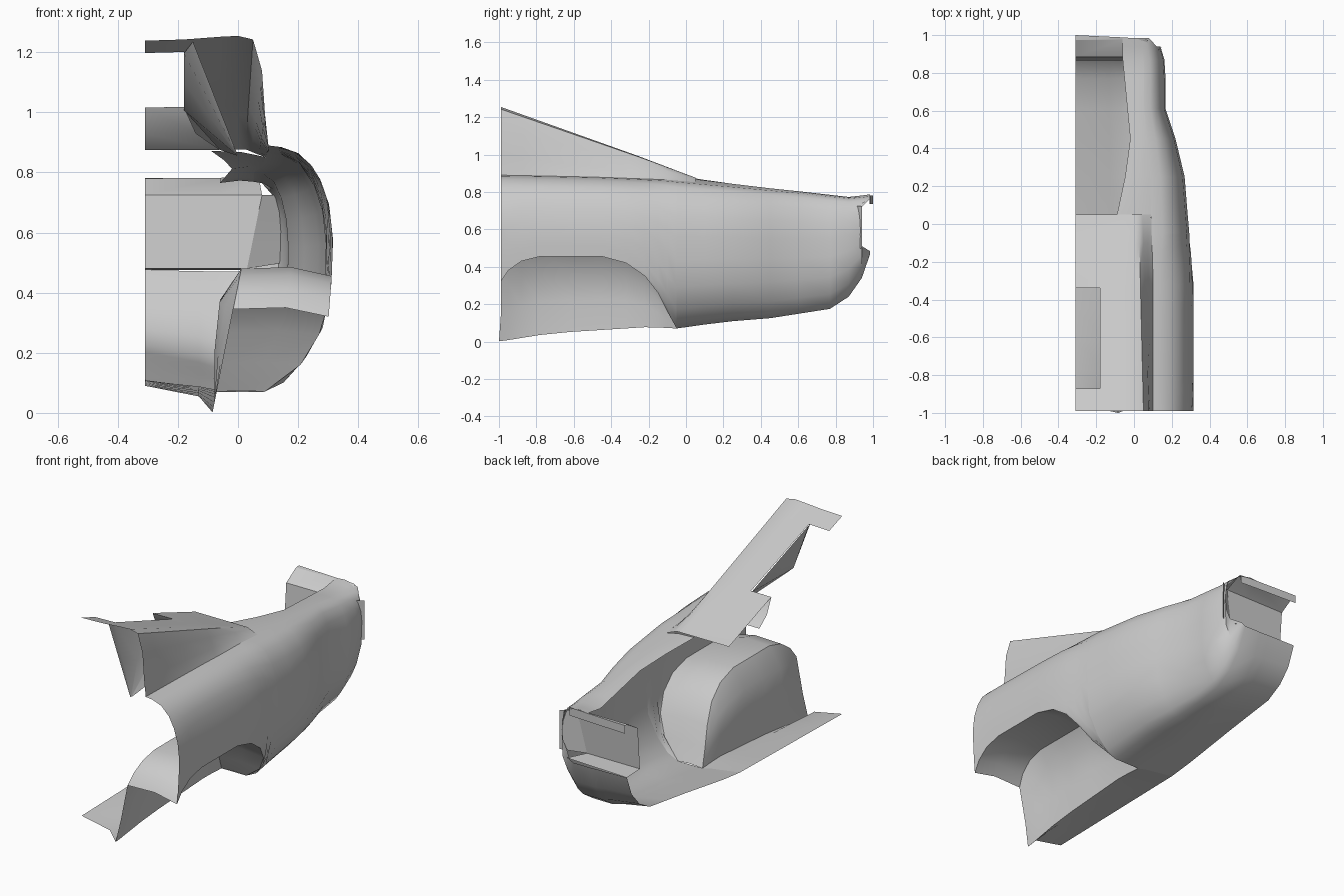
import bpy, bmesh

if "Cube" in bpy.data.objects:
    bpy.data.objects.remove(bpy.data.objects["Cube"])

CX = -0.31  # cut plane at the body centre line


def lerp(table, v):
    """Piecewise-linear lookup in a list of (key, value)."""
    if v <= table[0][0]:
        return table[0][1]
    for (a, p), (b, q) in zip(table, table[1:]):
        if v <= b:
            return p + (q - p) * (v - a) / (b - a)
    return table[-1][1]


def loft(name, rows, skip=lambda i, j: False, angle=0.7):
    """Skin a grid of points; skip() leaves openings."""
    bm = bmesh.new()
    grid = [[bm.verts.new(p) for p in r] for r in rows]
    for i in range(len(grid) - 1):
        for j in range(len(grid[0]) - 1):
            if not skip(i, j):
                bm.faces.new((grid[i][j], grid[i][j + 1],
                              grid[i + 1][j + 1], grid[i + 1][j]))
    loose = [v for v in bm.verts if not v.link_faces]
    bmesh.ops.delete(bm, geom=loose, context='VERTS')
    bmesh.ops.remove_doubles(bm, verts=bm.verts, dist=0.0005)
    bmesh.ops.recalc_face_normals(bm, faces=bm.faces)
    me = bpy.data.meshes.new(name)
    bm.to_mesh(me)
    bm.free()
    ob = bpy.data.objects.new(name, me)
    bpy.context.collection.objects.link(ob)
    bpy.ops.object.select_all(action='DESELECT')
    ob.select_set(True)
    bpy.context.view_layer.objects.active = ob
    bpy.ops.object.shade_smooth_by_angle(angle=angle)
    return ob


# Guide curves along the length (y -> value)
width = [(-1, .316), (-.3, .316), (0, .288), (.25, .268), (.45, .22), (.61, .167),
         (.85, .167), (.94, .14), (.985, .11)]
shoulder = [(-1, .89), (-.5, .88), (-.1, .865), (.2, .838), (.6, .80), (.88, .768), (.985, .78)]
bottom = [(-1, 0), (-.72, .045), (-.2, .078), (-.05, .07), (.2, .105), (.45, .125),
          (.77, .175), (.87, .24), (.94, .34), (.985, .47)]
centre_floor = [(-1, .09), (0, .11), (.45, .18), (.77, .225), (.87, .28), (.94, .36), (.985, .475)]
arch = [(-.99, .32), (-.95, .38), (-.88, .43), (-.78, .455), (-.45, .455), (-.32, .42),
        (-.22, .35), (-.15, .26), (-.10, .16), (-.05, .07)]
ridge = [(-1, 1.258), (-.25, .99), (0, .895), (.05, .877)]
trunk_x = [(.05, -.09), (.4, -.015), (.87, -.06), (.985, -.06)]
trunk_z = [(.05, .872), (.4, .818), (.87, .765), (.985, .782)]

# Unit cross-section of the body side (fraction of width, fraction of height)
UNIT = [(.32, 1), (.52, .99), (.71, .955), (.86, .87), (.96, .76), (1, .62), (.985, .46),
        (.95, .28), (.74, .13), (.52, .04), (.30, 0)]
U_OF_V = [(v, u) for u, v in reversed(UNIT)]

front_y = [-.99, -.95, -.88, -.78, -.62, -.45, -.32, -.22, -.15, -.10, -.05]
rear_y = [-.05, .1, .25, .45, .61, .77, .87, .94, .985]


def side_point(y, v):
    zb, zs = lerp(bottom, y), lerp(shoulder, y)
    if y < -.05:
        zb = .07
    return (lerp(U_OF_V, v) * lerp(width, y), y, zb + (zs - zb) * v)


def tail_pull(p):
    """Draws the rear edge forward around the lamp opening."""
    x, y, z = p
    return (x + .025, .94, z) if y > .96 and .49 < z < .755 else p


# Body side over the wheel arch
rows = []
for y in front_y:
    cut = (lerp(arch, y) - .07) / (lerp(shoulder, y) - .07)
    rows.append([side_point(y, cut + (1 - cut) * v) for u, v in UNIT])
loft("side_panel_front", rows)

# Body side, underside and bumper behind the wheel
rows = []
for y in rear_y:
    row = [tail_pull(side_point(y, v)) for u, v in UNIT]
    zb, zc = lerp(bottom, y), lerp(centre_floor, y)
    row += [(-.072, y, zb), (-.13, y, zb + .35 * (zc - zb)), (CX, y, zc)]
    rows.append(row)
loft("side_panel_rear", rows)

# Deck rail beside the trunk opening
rows = []
for y in [.05] + rear_y[1:]:
    xt, zt = lerp(trunk_x, y), lerp(trunk_z, y)
    s = side_point(y, 1)
    rows.append([(xt, y, zt), ((xt + s[0]) / 2 + .01, y, (zt + s[2]) / 2 + .006), s])
loft("deck_rail", rows)

# Roof, rear pillar and the strip behind the window opening
roof_y = [-.99, -.87, -.8, -.6, -.34, -.25, -.1, 0, .05]
rows = []
for y in roof_y:
    zr = lerp(ridge, y)
    s = side_point(y, 1)
    k = (.05 - y) / 1.04
    h = zr - s[2]
    rows.append([(CX, y, zr - .016 * k), (-.18, y, zr - .012 * k), (-.06, y, zr - .003 * k),
                 (.0, y, zr), (.025 + .025 * k, y, zr - .012 * k),
                 (.045 + .035 * k, y, s[2] + .68 * h), (.07 + .02 * k, y, s[2] + .28 * h), s])
loft("roof_and_pillar", rows, skip=lambda i, j: j == 0 and 1 <= i <= 3)

# Window reveal: lower plate, plus the inner pillar skin fanning to its foot
loft("window_lower_reveal", [[(CX, -.34, 1.016), (CX, -.30, .93), (CX, -.23, .875)],
                             [(-.18, -.34, 1.018), (-.14, -.30, .93), (-.06, -.23, .875)]])
foot = (0, -.985, .855)
edge = [(-.15, -.97, 1.235)] + [(-.18, y, lerp(ridge, y) - .015) for y in (-.87, -.6, -.34)]
edge += [(-.06, -.23, .875)]
loft("window_side_reveal", [[p, tuple((a + b) / 2 for a, b in zip(p, foot)), foot]
                            for p in edge][:1] +
     [[p, tuple((a + b) / 2 for a, b in zip(p, foot)),
       tuple(b + (a - b) * .02 for a, b in zip(p, foot))] for p in edge[1:]])


def inner_x(z):
    return -.085 + .2 * z


# Wheel well: liner roof, then the bulged inner wall down to the floor
rows = []
for y in front_y:
    za = lerp(arch, y)
    cut = (za - .07) / (lerp(shoulder, y) - .07)
    outer = side_point(y, cut)
    lift = .025 if y < -.2 else .1 * max(0, -.05 - y)
    zt = za + lift
    zb = min(lerp(bottom, y), zt)
    xi = inner_x(zt)
    bulge = lerp([(-.99, 0), (-.8, .05), (-.35, .05), (-.1, 0)], y)
    row = [outer, (.55 * outer[0] + .45 * xi, y, zt + .005), (xi, y, zt)]
    for t, b in ((.25, 1), (.6, .7), (1, 0)):
        z = zt + (zb - zt) * t
        row.append((inner_x(z) - b * bulge, y - (.01 if y < -.98 and t == 1 else 0), z))
    rows.append(row)
loft("wheel_well", rows, angle=.9)

# Floor beside the wheel well
rows = []
for y in front_y:
    zb, zc = lerp(bottom, y), lerp(centre_floor, y)
    yy = -1 if y < -.98 else y
    f = lerp([(-.99, .6), (-.05, .35)], y)
    rows.append([(inner_x(zb), yy, zb), (-.13, y, zb + f * (zc - zb)), (CX, y, zc)])
loft("floor", rows)

# Recessed tail panel: lower ledge, back wall, top shelf and lip
tail = [(.985, .475), (.865, .48), (.885, .725), (.975, .78), (1.0, .782), (1.0, .735)]
ends = [.09, .03, .08, .07, .06, .06]
loft("tail_panel", [[(CX, y, z) for y, z in tail],
                    [(-.06, y - (.012 if y > .98 else 0), z) for y, z in tail],
                    [(e, y - (.02 if y > .98 else 0), z) for (y, z), e in zip(tail, ends)]],
     angle=.4)

# Side wall of the lamp recess, joining the panel to the body corner
rows = []
for z in (.48, .56, .65, .725):
    t = (z - .48) / .245
    rows.append([(.03 + .05 * t, .865 + .02 * t, z), (.155, .94, z + .02 - .02 * t)])
loft("lamp_recess_side", rows)
